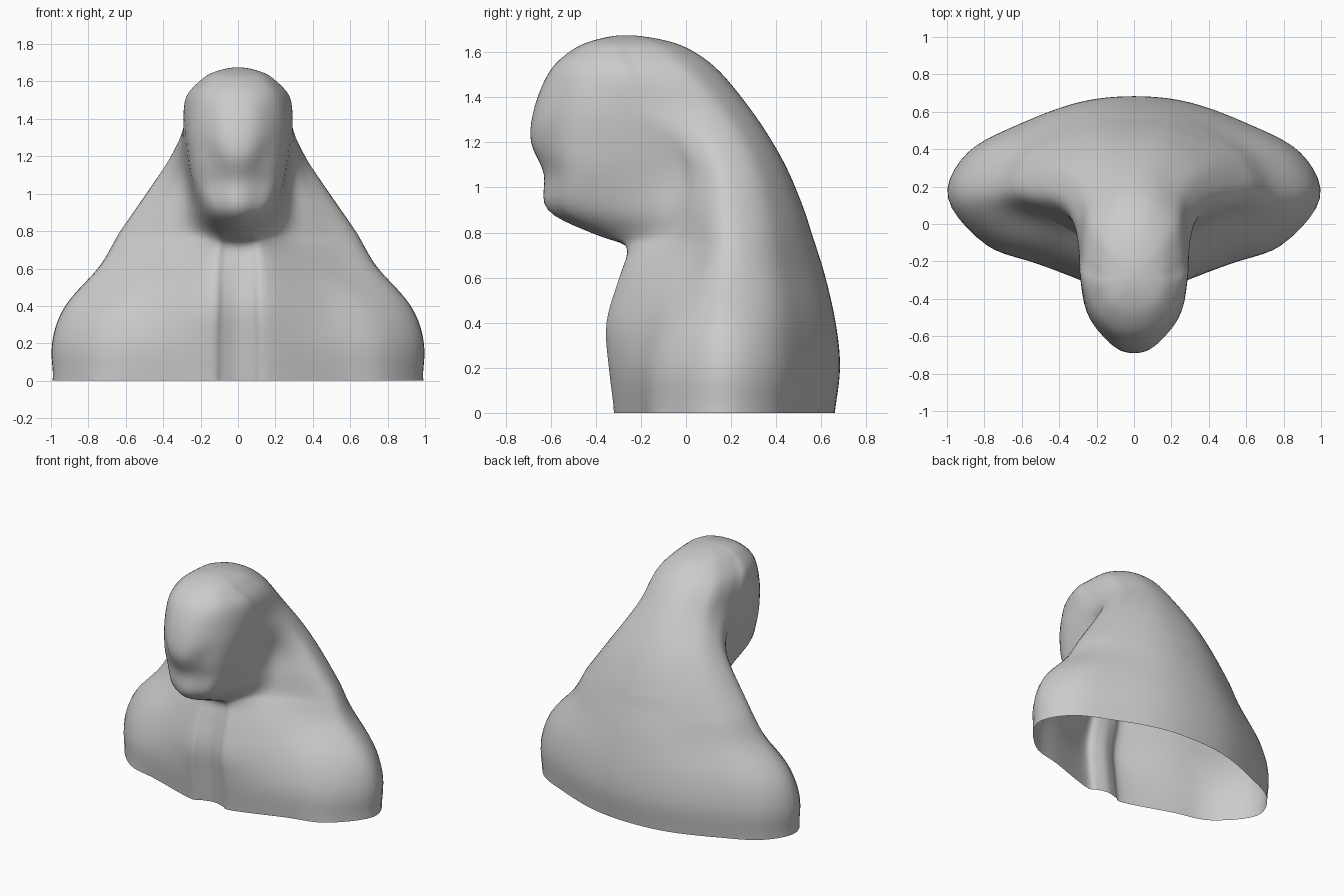
import bpy, bmesh, math
from mathutils import Vector

if "Cube" in bpy.data.objects:
    bpy.data.objects.remove(bpy.data.objects["Cube"])

# Cross-section levels: z, front y, cheek x/y, neck corner x/y, widest x/y, back y
LEVELS = [
    (0.00, -0.275, 0.17, -0.315, 0.52, -0.20, 0.99, 0.14, 0.66),
    (0.20, -0.295, 0.17, -0.34, 0.52, -0.21, 1.00, 0.14, 0.685),
    (0.40, -0.310, 0.16, -0.35, 0.47, -0.18, 0.93, 0.14, 0.665),
    (0.60, -0.27, 0.15, -0.29, 0.38, -0.13, 0.75, 0.15, 0.62),
    (0.73, -0.25, 0.13, -0.25, 0.30, -0.09, 0.67, 0.16, 0.58),
    (0.79, -0.40, 0.115, -0.31, 0.25, -0.09, 0.635, 0.16, 0.56),
    (0.90, -0.62, 0.17, -0.48, 0.26, -0.08, 0.56, 0.155, 0.525),
    (1.06, -0.63, 0.23, -0.47, 0.27, -0.06, 0.45, 0.15, 0.46),
    (1.20, -0.69, 0.25, -0.47, 0.285, -0.12, 0.36, 0.12, 0.385),
    (1.35, -0.675, 0.255, -0.47, 0.29, -0.25, 0.29, 0.02, 0.285),
    (1.51, -0.61, 0.215, -0.49, 0.28, -0.30, 0.265, -0.12, 0.155),
    (1.60, -0.52, 0.16, -0.45, 0.205, -0.33, 0.20, -0.19, 0.04),
    (1.65, -0.42, 0.10, -0.39, 0.13, -0.32, 0.125, -0.23, -0.08),
]
APEX = Vector((0, -0.27, 1.677))
STEPS = 5


def catmull(p0, p1, p2, p3, t):
    return 0.5 * (2 * p1 + (p2 - p0) * t + (2 * p0 - 5 * p1 + 4 * p2 - p3) * t * t
                  + (3 * p1 - p0 - 3 * p2 + p3) * t ** 3)


def ring(z, yf, cx, cy, nx, ny, bw, yw, yb):
    """Smooth closed symmetric section made from one half outline."""
    k = 0.5 if z < 0.7 else 0.28 if z < 1.1 else 0.2
    bump = max(0, 1 - (z / 0.6) ** 2)
    half = [(0, yf), (0.5 * cx, yf + k * (cy - yf)), (cx, cy), (nx, ny),
            ((nx + bw) / 2 + 0.03 * bump, (ny + yw) / 2 - 0.085 * bump), (bw, yw)]
    r = 0.07 * min(1, max(0, (z - 0.5) / 0.5))  # the back gets rounder towards the top
    half += [(bw * (u + r * w), yw + (yb - yw) * v)
             for u, v, w in ((0.89, 0.45, 0.3), (0.62, 0.72, 1), (0.3, 0.94, 0.8))]
    half.append((0, yb))
    pts = half + [(-x, y) for x, y in half[-2:0:-1]]
    pts = [Vector((x, y, z)) for x, y in pts]
    n = len(pts)
    return [catmull(pts[i - 1], pts[i], pts[(i + 1) % n], pts[(i + 2) % n], s / STEPS)
            for i in range(n) for s in range(STEPS)]


# Loft the sections upward and close the crown
rings = [ring(*lv) for lv in LEVELS]
last = rings[-1]
rings.append([APEX.copy() for _ in last])
over = [Vector((2 * APEX.x - p.x, 2 * APEX.y - p.y, p.z)) for p in last]
under = [2 * a - b for a, b in zip(rings[0], rings[1])]
ext = [under] + rings + [over]
rows = []
for i in range(1, len(ext) - 2):
    for s in range(STEPS):
        rows.append([catmull(*q, s / STEPS) for q in zip(*ext[i - 1:i + 3])])
rows.append(rings[-1])

# Press in slanting eye hollows beside the nose
for row in rows:
    for p in row:
        if p.y < -0.3 and p.z > 0.8:
            x = abs(p.x)
            eye = math.exp(-((x - 0.14) / 0.06) ** 2 - ((p.z - 1.1 - 0.7 * x) / 0.07) ** 2)
            p.y += 0.025 * eye

bm = bmesh.new()
grid = [[bm.verts.new(p) for p in row] for row in rows]
n = len(grid[0])
for a, b in zip(grid, grid[1:]):
    for i in range(n):
        j = (i + 1) % n
        bm.faces.new((a[i], a[j], b[j], b[i]))
bmesh.ops.remove_doubles(bm, verts=bm.verts, dist=0.0005)
# Relax the sheet slightly so the folds flow together
for _ in range(3):
    inner = [v for v in bm.verts if not v.is_boundary]
    bmesh.ops.smooth_vert(bm, verts=inner, factor=0.5, use_axis_x=True,
                          use_axis_y=True, use_axis_z=True)
bmesh.ops.recalc_face_normals(bm, faces=bm.faces)
for f in bm.faces:
    f.smooth = True
me = bpy.data.meshes.new("hooded_bust")
bm.to_mesh(me)
bm.free()
bust = bpy.data.objects.new("hooded_bust", me)
bpy.context.collection.objects.link(bust)
